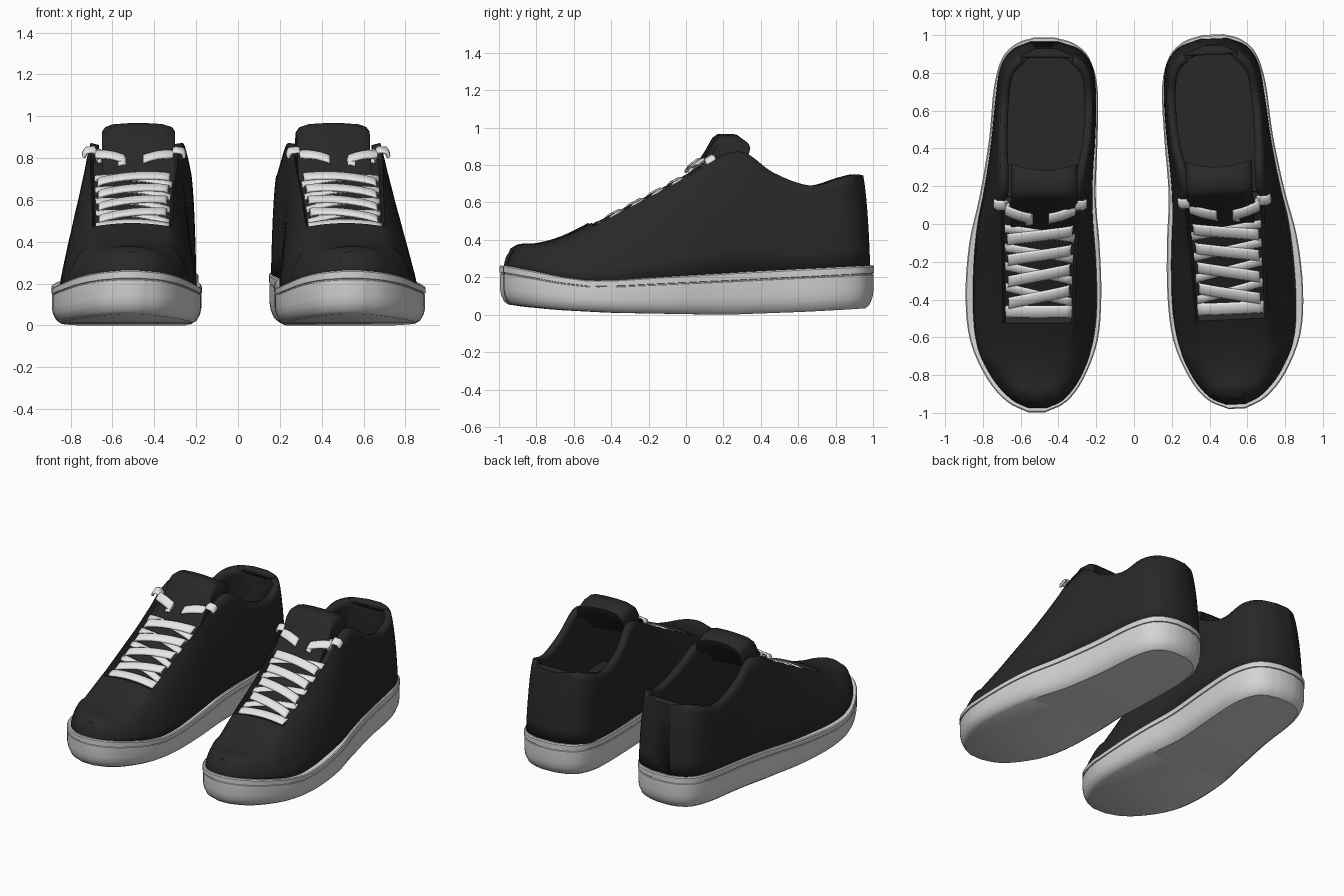
import bpy, bmesh, math
from mathutils import Vector, Matrix

if "Cube" in bpy.data.objects:
    bpy.data.objects.remove(bpy.data.objects["Cube"])


def material(name, rgb):
    m = bpy.data.materials.new(name)
    m.diffuse_color = (*rgb, 1)
    m.use_nodes = True
    m.node_tree.nodes["Principled BSDF"].inputs["Base Color"].default_value = m.diffuse_color
    return m


BLACK = material("black_canvas", (0.021, 0.021, 0.021))
SOLE = material("light_grey_rubber", (0.66, 0.66, 0.66))
LACE = material("white_lace", (0.82, 0.82, 0.81))

# Upper stations: base y, inner x, outer x | top y, inner x, outer x, top z
UPPER = [(-.975, .46, .56, -.94, .46, .56, .335), (-.93, .37, .65, -.89, .42, .61, .36),
         (-.82, .285, .75, -.80, .38, .66, .365), (-.65, .22, .832, -.66, .34, .69, .405),
         (-.45, .195, .855, -.47, .315, .695, .50), (-.20, .20, .85, -.20, .305, .70, .64),
         (0, .215, .83, 0, .29, .705, .75), (.15, .22, .80, .13, .285, .705, .835),
         (.30, .215, .775, .28, .26, .705, .87), (.45, .205, .755, .44, .23, .71, .76),
         (.65, .20, .735, .64, .22, .705, .69), (.82, .215, .71, .80, .24, .68, .73),
         (.92, .28, .65, .88, .31, .61, .75), (.966, .40, .55, .93, .42, .52, .745)]
# Sole outline stations: y, inner x, outer x
OUTLINE = [(-.995, .47, .56), (-.94, .36, .67), (-.82, .27, .775), (-.62, .195, .865),
           (-.38, .175, .89), (-.1, .185, .87), (.15, .205, .815), (.45, .195, .765),
           (.72, .195, .74), (.88, .24, .695), (.955, .32, .62), (.985, .42, .53)]
SOLE_TOP = [(-1, .265), (-.85, .235), (-.7, .203), (-.55, .183), (-.4, .186), (-.2, .20), (.3, .23), (1, .265)]
SOLE_LOW = [(-1, .055), (-.9, .043), (-.7, .025), (-.4, .01), (.2, 0), (.6, .015), (1, .035)]


def lookup(table, y):
    for (a, za), (b, zb) in zip(table, table[1:]):
        if y <= b:
            return za + (zb - za) * max(0, (y - a) / (b - a))
    return table[-1][1]


def spline(rows, t):
    """Catmull-Rom interpolation of station rows."""
    i = min(max(int(t), 0), len(rows) - 2)
    f = t - i
    out = []
    for k in range(len(rows[0])):
        b, c = rows[i][k], rows[i + 1][k]
        a = rows[i - 1][k] if i > 0 else 2 * b - c
        d = rows[i + 2][k] if i + 2 < len(rows) else 2 * c - b
        out.append(b + .5 * f * (c - a + f * (2 * a - 5 * b + 4 * c - d + f * (3 * (b - c) + d - a))))
    return out


def surface(t, w):
    """Point on the upper: |w| < 1 is the top, 1..2 runs down the wall to the sole."""
    yb, ib, ob, yt, it, ot, zt = spline(UPPER, t)
    if abs(w) <= 1:
        crown = .018 * (1 - w * w) if t < 11 else 0
        # sunken throat between the eyelet strips
        throat = min(1, max(0, (t - 3.75) * 4)) * min(1, (1 - abs(w)) / .07) if t < 8 else 0
        return Vector((it + (ot - it) * (w + 1) / 2, yt, zt + crown - .048 * throat))
    xb, xt = (ib, it) if w < 0 else (ob, ot)
    v = 2 - abs(w)
    k = .8 if t < 3 else .5
    a = v * math.pi / 2
    h = k * (1 - math.cos(a)) + (1 - k) * v
    g = k * math.sin(a) + (1 - k) * v
    zb = lookup(SOLE_TOP, yb) - .012
    return Vector((xb + (xt - xb) * h, yb + (yt - yb) * h, zb + (zt - zb) * g))


def lifted(t, w, d):
    n = (surface(t, w + .02) - surface(t, w - .02)).cross(surface(t + .05, w) - surface(t - .05, w))
    return surface(t, w) + n.normalized() * d


def grid_faces(rows, cols):
    return [(r * cols + c, r * cols + c + 1, (r + 1) * cols + c + 1, (r + 1) * cols + c)
            for r in range(rows - 1) for c in range(cols - 1)]


def emit(name, verts, faces, mat, side, thick=0, recalc=False, angle=35):
    bm = bmesh.new()
    vs = [bm.verts.new(v) for v in verts]
    for f in faces:
        bm.faces.new([vs[i] for i in f])
    if recalc:
        bmesh.ops.recalc_face_normals(bm, faces=bm.faces)
    if side < 0:      # left shoe: mirror
        bm.transform(Matrix.Scale(-1, 4, (1, 0, 0)))
        bmesh.ops.reverse_faces(bm, faces=bm.faces)
    else:             # right shoe: turned slightly outwards
        p = Vector((.5, -.3, 0))
        bm.transform(Matrix.Translation(p + Vector((0, .018, 0))) @ Matrix.Rotation(.044, 4, 'Z')
                     @ Matrix.Translation(-p))
    me = bpy.data.meshes.new(name)
    bm.to_mesh(me)
    bm.free()
    me.materials.append(mat)
    ob = bpy.data.objects.new(name, me)
    bpy.context.collection.objects.link(ob)
    bpy.ops.object.select_all(action='DESELECT')
    ob.select_set(True)
    bpy.context.view_layer.objects.active = ob
    bpy.ops.object.shade_smooth_by_angle(angle=math.radians(angle))
    if thick:
        m = ob.modifiers.new("thickness", 'SOLIDIFY')
        m.thickness, m.offset = thick, -1
    return ob


def build_sole(tag, side):
    st = [spline(OUTLINE, i / 4) for i in range((len(OUTLINE) - 1) * 4 + 1)]
    n = len(st)
    ring = [Vector((o, y)) for y, i, o in st] + [Vector((i, y)) for y, i, o in reversed(st)]
    m = len(ring)
    levels = [(0, -.045), (.08, -.022), (.25, -.006), (.42, 0), (.78, 0), (.79, -.005), (.81, -.005),
              (.82, .002), (.97, .002), (1, -.004)]
    verts, faces = [], []
    for f, off in levels:
        for k, p in enumerate(ring):
            d = (ring[(k + 1) % m] - ring[k - 1]).normalized()
            q = p + Vector((d.y, -d.x)) * off
            lo, hi = lookup(SOLE_LOW, p.y), lookup(SOLE_TOP, p.y)
            verts.append((q.x, q.y, lo + (hi - lo) * f))
    for l in range(len(levels) - 1):
        for k in range(m):
            k2 = (k + 1) % m
            faces.append((l * m + k, l * m + k2, (l + 1) * m + k2, (l + 1) * m + k))
    for base in (0, (len(levels) - 1) * m):   # bottom and top closed by cross strips
        faces += [(base + k, base + k + 1, base + m - 2 - k, base + m - 1 - k) for k in range(n - 1)]
    emit("sole_" + tag, verts, faces, SOLE, side, recalc=True)


def build_upper(tag, side):
    wall = [1 + k / 6 for k in range(7)]
    half = [0, .3, .6, .8, .93] + wall
    ws = [-w for w in reversed(half[1:])] + half
    ts = [i / 4 for i in range((len(UPPER) - 1) * 4 + 1)]
    verts = [surface(t, w) for t in ts for w in ws]
    cols = len(ws)
    faces = []
    for f in grid_faces(len(ts), cols):
        r, c = divmod(f[0], cols)
        if not (7 <= ts[r] < 12 and -1 <= ws[c] < 1):   # foot opening
            faces.append(f)
    last = (len(ts) - 1) * cols
    faces += [tuple(reversed(range(cols))), tuple(range(last, last + cols))]
    emit("upper_" + tag, verts, faces, BLACK, side, thick=.042)

    # insole
    iv = []
    for i in range(32):
        yb, ib, ob = spline(UPPER, 5 + i / 4)[:3]
        iv += [(ib + .035, yb - .012, .285), (ob - .035, yb - .012, .285)]
    emit("insole_" + tag, iv, grid_faces(32, 2), BLACK, side)


def build_tongue(tag, side):
    prof = [(-.04, .69), (.04, .785), (.10, .875), (.14, .945), (.17, .968), (.25, .965),
            (.285, .93), (.27, .88), (.19, .80), (.08, .69)]
    n = len(prof)
    xs = [.30, .315, .36, .44, .52, .60, .635, .65]
    verts = []
    for x in xs:
        u = (x - .475) / .175
        verts += [(x, y + .035 * u * u * (j > 5), z - (.012 * u * u + .03 * u ** 12) * (1 < j < 8))
                  for j, (y, z) in enumerate(prof)]
    faces = [(i * n + j, i * n + (j + 1) % n, (i + 1) * n + (j + 1) % n, (i + 1) * n + j)
             for i in range(len(xs) - 1) for j in range(n)]
    faces += [tuple(range(n)), tuple(range((len(xs) - 1) * n, len(xs) * n))]
    emit("tongue_" + tag, verts, faces, BLACK, side, recalc=True, angle=40)


def ribbon(name, side, t0, t1, w0, w1, half, lift, bow=.004):
    """Flat lace strip draped over the throat from (t0, w0) to (t1, w1)."""
    verts, steps = [], 12
    for i in range(steps + 1):
        f = i / steps
        t, w = t0 + (t1 - t0) * f, w0 + (w1 - w0) * f
        d = lift + bow * math.sin(f * math.pi)
        mid = lifted(t, w, d)
        along = (surface(t + .1, w) - surface(t - .1, w)).normalized()
        up = lifted(t, w, d + .01) - mid
        for a, h in ((-half, -.3), (-half * .7, .5), (half * .7, .5), (half, -.3)):
            verts.append(mid + along * a + up * h)
    faces = grid_faces(steps + 1, 4)
    if w1 > w0:
        faces = [tuple(reversed(f)) for f in faces]
    emit(name, verts, faces, LACE, side, thick=.014, angle=50)


def build_laces(tag, side):
    ribbon("lace_bottom_" + tag, side, 4.06, 4.06, -.91, .91, .034, .018)
    for i, t in enumerate((4.36, 4.76, 5.2, 5.72)):
        ribbon(f"lace_under_{i}_{tag}", side, t - .12, t + .16, -.9, .9, .026, .012)
        ribbon(f"lace_over_{i}_{tag}", side, t + .13, t - .13, -.92, .92, .034, .026)
    # top loops with loose ends
    ribbon("lace_loop_inner_" + tag, side, 6.8, 6.4, -.92, -.2, .034, .05, .01)
    ribbon("lace_loop_outer_" + tag, side, 6.4, 6.8, .2, .92, .034, .05, .01)
    for e, w in (("inner", -.92), ("outer", .92)):
        ribbon(f"lace_eyelet_{e}_{tag}", side, 6.8, 6.85, w, w * 1.15, .03, .03, 0)
    ribbon("lace_end_" + tag, side, 6.35, 6.3, .18, .36, .034, .045)


for tag, side in (("right", 1), ("left", -1)):
    build_sole(tag, side)
    build_upper(tag, side)
    build_tongue(tag, side)
    build_laces(tag, side)
